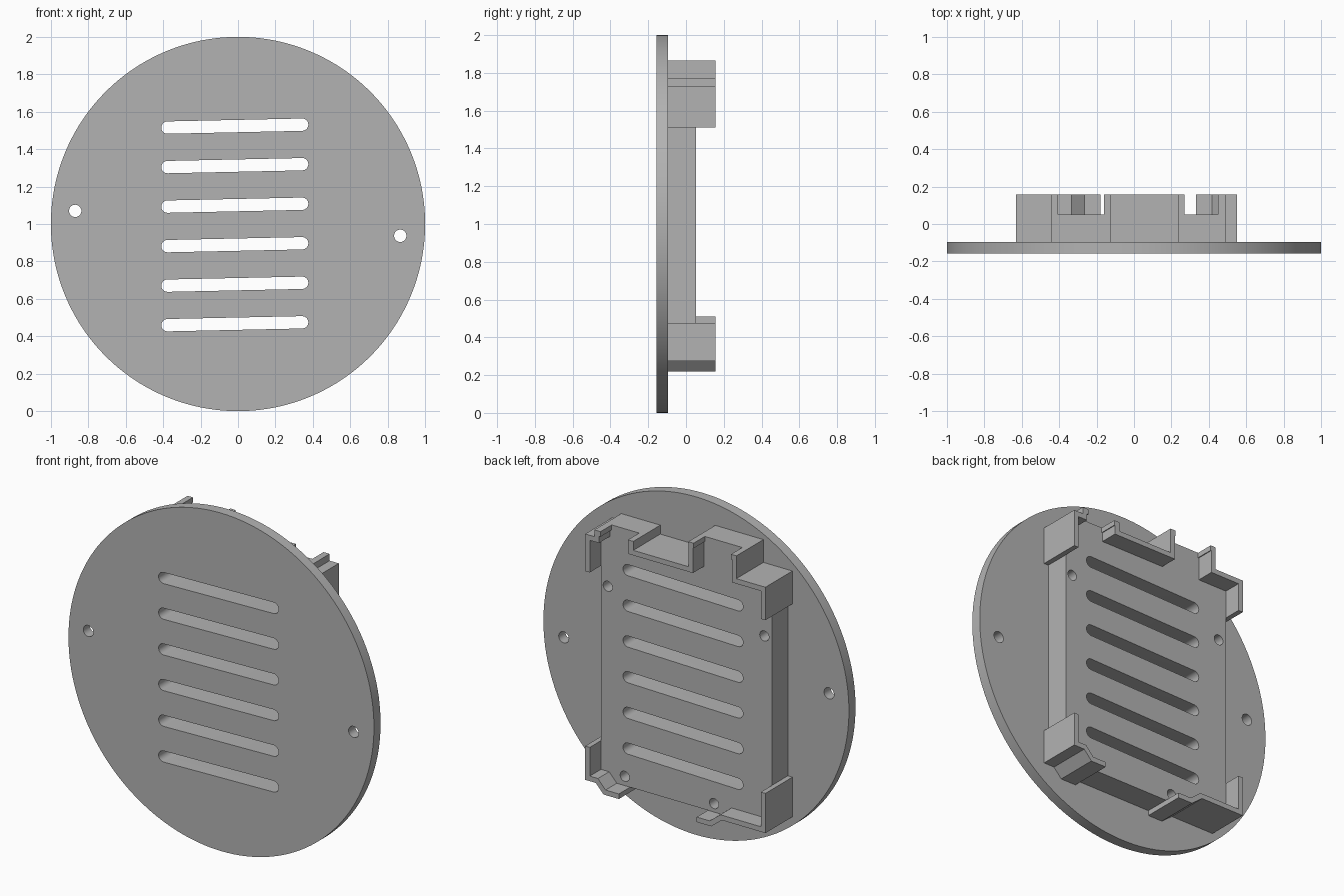
import bpy, bmesh, math
from mathutils import Vector

cube = bpy.data.objects.get("Cube")
if cube:
    bpy.data.objects.remove(cube, do_unlink=True)

FRONT, FACE, FLOOR, RIM = -0.157, -0.095, 0.052, 0.157
WALL = 0.03

grey = bpy.data.materials.new("plain grey")
grey.use_nodes = True
colour = (0.45, 0.45, 0.45, 1)
grey.diffuse_color = colour
grey.node_tree.nodes["Principled BSDF"].inputs["Base Color"].default_value = colour


def prisms(name, outlines, y0, y1):
    """Extrude closed x-z outlines from y0 to y1 into one object."""
    bm = bmesh.new()
    for outline in outlines:
        face = bm.faces.new([bm.verts.new((x, y0, z)) for x, z in outline])
        ext = bmesh.ops.extrude_face_region(bm, geom=[face])
        moved = [v for v in ext["geom"] if isinstance(v, bmesh.types.BMVert)]
        bmesh.ops.translate(bm, verts=moved, vec=(0, y1 - y0, 0))
    bmesh.ops.recalc_face_normals(bm, faces=bm.faces)
    mesh = bpy.data.meshes.new(name)
    bm.to_mesh(mesh)
    bm.free()
    mesh.materials.append(grey)
    ob = bpy.data.objects.new(name, mesh)
    bpy.context.collection.objects.link(ob)
    return ob


def arc(x, z, r, start, end, n):
    return [(x + r * math.cos(start + (end - start) * i / n),
             z + r * math.sin(start + (end - start) * i / n)) for i in range(n + 1)]


def circle(x, z, r, n=32):
    return arc(x, z, r, 0, math.tau, n)[:-1]


def slot(x, z, half, r, tilt):
    dx, dz = half * math.cos(tilt), half * math.sin(tilt)
    q = math.pi / 2
    return (arc(x + dx, z + dz, r, tilt - q, tilt + q, 12)
            + arc(x - dx, z - dz, r, tilt + q, tilt + 3 * q, 12))


def inset(path, t=WALL):
    """Offset an open path to its left with mitred corners."""
    pts = [Vector(p) for p in path]
    normals = [Vector((a.y - b.y, b.x - a.x)).normalized() for a, b in zip(pts, pts[1:])]
    out = []
    for i, p in enumerate(pts):
        a, b = normals[max(i - 1, 0)], normals[min(i, len(normals) - 1)]
        out.append(tuple(p + (a + b) * (t / (1 + a.dot(b)))))
    return out


def cut(ob, cutter):
    mod = ob.modifiers.new("cut", "BOOLEAN")
    mod.operation = "DIFFERENCE"
    mod.solver = "EXACT"
    mod.object = cutter
    bpy.context.view_layer.objects.active = ob
    bpy.ops.object.modifier_apply(modifier=mod.name)


# Outer outlines of the raised walls, counter-clockwise round the tray
paths = {
    "upper_left_wall": [(.55, 1.51), (.55, 1.73), (.49, 1.73), (.49, 1.77), (.45, 1.77)],
    "upper_middle_wall": [(.27, 1.77), (.235, 1.77), (.235, 1.717), (-.125, 1.717),
                          (-.125, 1.865), (-.16, 1.865)],
    "upper_right_wall": [(-.405, 1.865), (-.44, 1.865), (-.44, 1.73), (-.63, 1.73),
                         (-.63, 1.535)],
    "lower_right_wall": [(-.63, .51), (-.63, .275), (-.345, .275), (-.275, .22), (-.18, .22)],
    "lower_left_wall": [(.33, .22), (.43, .22), (.48, .275), (.55, .275), (.55, .475)],
}
for name, path in paths.items():
    prisms(name, [path + inset(path)[::-1]], FACE, RIM)

# Low sills where the upper wall is open
sills = [[(a, z), (b, z), (b, z - WALL), (a, z - WALL)]
         for a, b, z in ((.45, .27, 1.77), (-.16, -.405, 1.865))]
prisms("wall_sills", sills, FACE, FLOOR)

# Round plate and the tray that fills the walls
plate = prisms("round_plate", [circle(0, 1, 1, 160)], FRONT, FACE)
tray = prisms("tray", [[p for path in paths.values() for p in inset(path)]], FACE, FLOOR)

# Vent slots and screw holes
slots = [slot(-.017, .467 + .2112 * i, .36, .033, .0215) for i in range(6)]
screws = [circle(-.87, 1.07, .033), circle(.867, .937, .033)]
pegs = [circle(x, z, .03) for x, z in ((.476, 1.40), (-.549, 1.38), (.365, .305), (-.22, .30))]
through = prisms("through_cutter", slots + screws, -.3, .3)
blind = prisms("blind_cutter", pegs, FACE + .02, .3)
cut(plate, through)
cut(tray, through)
cut(tray, blind)
for helper in (through, blind):
    bpy.data.objects.remove(helper, do_unlink=True)

# Smooth round edges, keep corners sharp
bpy.ops.object.select_all(action="DESELECT")
for ob in (plate, tray):
    ob.select_set(True)
bpy.context.view_layer.objects.active = plate
bpy.ops.object.shade_smooth_by_angle(angle=math.radians(30))
